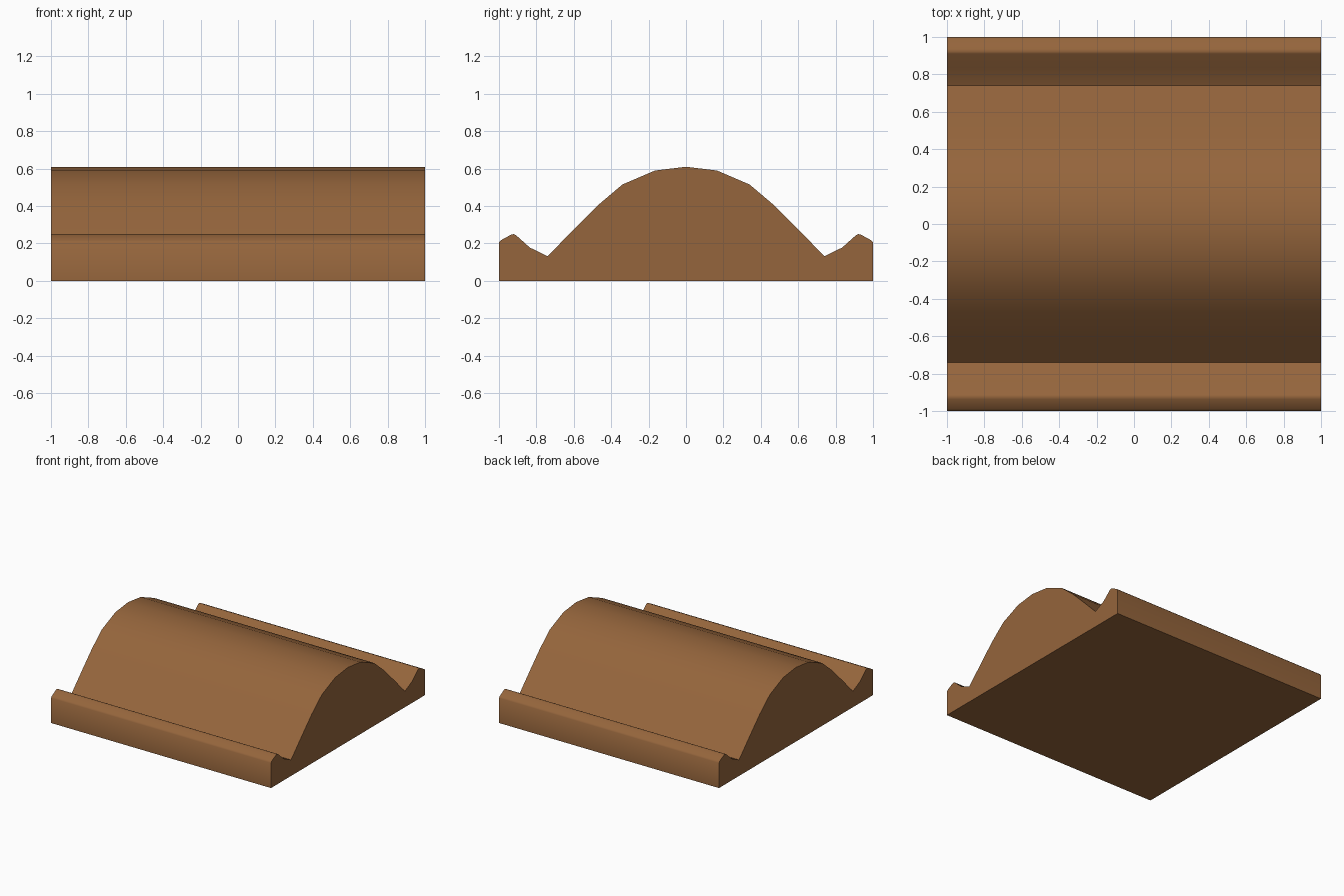
import bpy, bmesh, math

if "Cube" in bpy.data.objects:
    bpy.data.objects.remove(bpy.data.objects["Cube"])

# Half cross-section (y, z), from the crown out to the bottom edge
half = [(0, 0.61), (0.165, 0.59), (0.34, 0.515), (0.47, 0.405), (0.60, 0.275),
        (0.74, 0.132), (0.835, 0.178), (0.91, 0.245), (0.922, 0.25),
        (0.937, 0.246), (0.99, 0.217), (1.0, 0.205), (1.0, 0)]
profile = half + [(-y, z) for y, z in reversed(half[1:])]

# Ridged moulding: mirrored profile extruded along x
bm = bmesh.new()
face = bm.faces.new([bm.verts.new((-1, y, z)) for y, z in profile])
ext = bmesh.ops.extrude_face_region(bm, geom=[face], use_keep_orig=True)
moved = [v for v in ext["geom"] if isinstance(v, bmesh.types.BMVert)]
bmesh.ops.translate(bm, verts=moved, vec=(2, 0, 0))
bmesh.ops.recalc_face_normals(bm, faces=bm.faces)
mesh = bpy.data.meshes.new("ridged_moulding")
bm.to_mesh(mesh)
bm.free()
obj = bpy.data.objects.new("ridged_moulding", mesh)
bpy.context.collection.objects.link(obj)

# Brown wood colour
wood = bpy.data.materials.new("brown_wood")
wood.diffuse_color = (0.30, 0.13, 0.045, 1)
wood.use_nodes = True
wood.node_tree.nodes["Principled BSDF"].inputs["Base Color"].default_value = wood.diffuse_color
mesh.materials.append(wood)

# Smooth curves, sharp valleys and ends
bpy.context.view_layer.objects.active = obj
obj.select_set(True)
bpy.ops.object.shade_smooth_by_angle(angle=math.radians(40))
